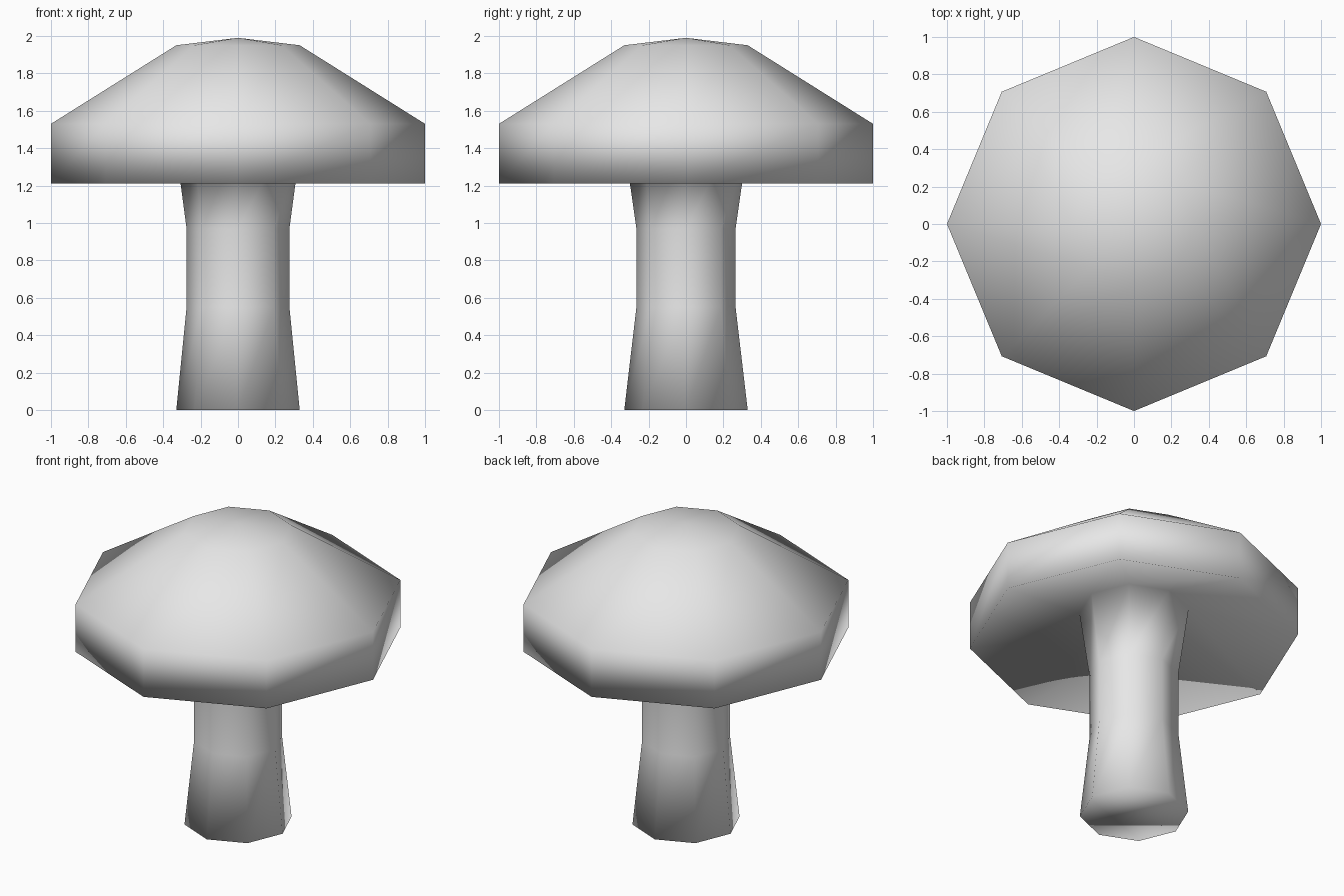
import bpy
import bmesh
from math import cos, sin, pi

cube = bpy.data.objects.get("Cube")
if cube:
    bpy.data.objects.remove(cube, do_unlink=True)

SIDES = 8

# One flat colour
grey = bpy.data.materials.new("light_grey")
grey.use_nodes = True
colour = (0.8, 0.8, 0.8, 1)
grey.diffuse_color = colour
grey.node_tree.nodes["Principled BSDF"].inputs["Base Color"].default_value = colour

# Rings from the foot of the stem, out under the cap and up: x radius, y radius, z
rings = [
    (0.33, 0.33, 0.0),     # foot
    (0.275, 0.265, 0.55),  # waist
    (0.275, 0.265, 0.97),
    (0.335, 0.33, 1.42),   # stem meets cap
    (1.0, 1.0, 1.21),      # lower rim
    (1.0, 1.0, 1.53),      # upper rim
    (0.33, 0.33, 1.95),    # crown
]

bm = bmesh.new()
loops = [[bm.verts.new((rx * cos(2 * pi * i / SIDES), ry * sin(2 * pi * i / SIDES), z))
          for i in range(SIDES)] for rx, ry, z in rings]

# Skin between neighbouring rings
for low, high in zip(loops, loops[1:]):
    for i in range(SIDES):
        j = (i + 1) % SIDES
        bm.faces.new((low[i], low[j], high[j], high[i]))

# Flat foot and pointed crown
bm.faces.new(loops[0][::-1])
apex = bm.verts.new((0, 0, 1.99))
crown = loops[-1]
for i in range(SIDES):
    bm.faces.new((crown[i], crown[(i + 1) % SIDES], apex))

bmesh.ops.recalc_face_normals(bm, faces=bm.faces)
for face in bm.faces:
    face.smooth = True

mesh = bpy.data.meshes.new("mushroom")
bm.to_mesh(mesh)
bm.free()
mesh.materials.append(grey)
mushroom = bpy.data.objects.new("mushroom", mesh)
bpy.context.collection.objects.link(mushroom)
